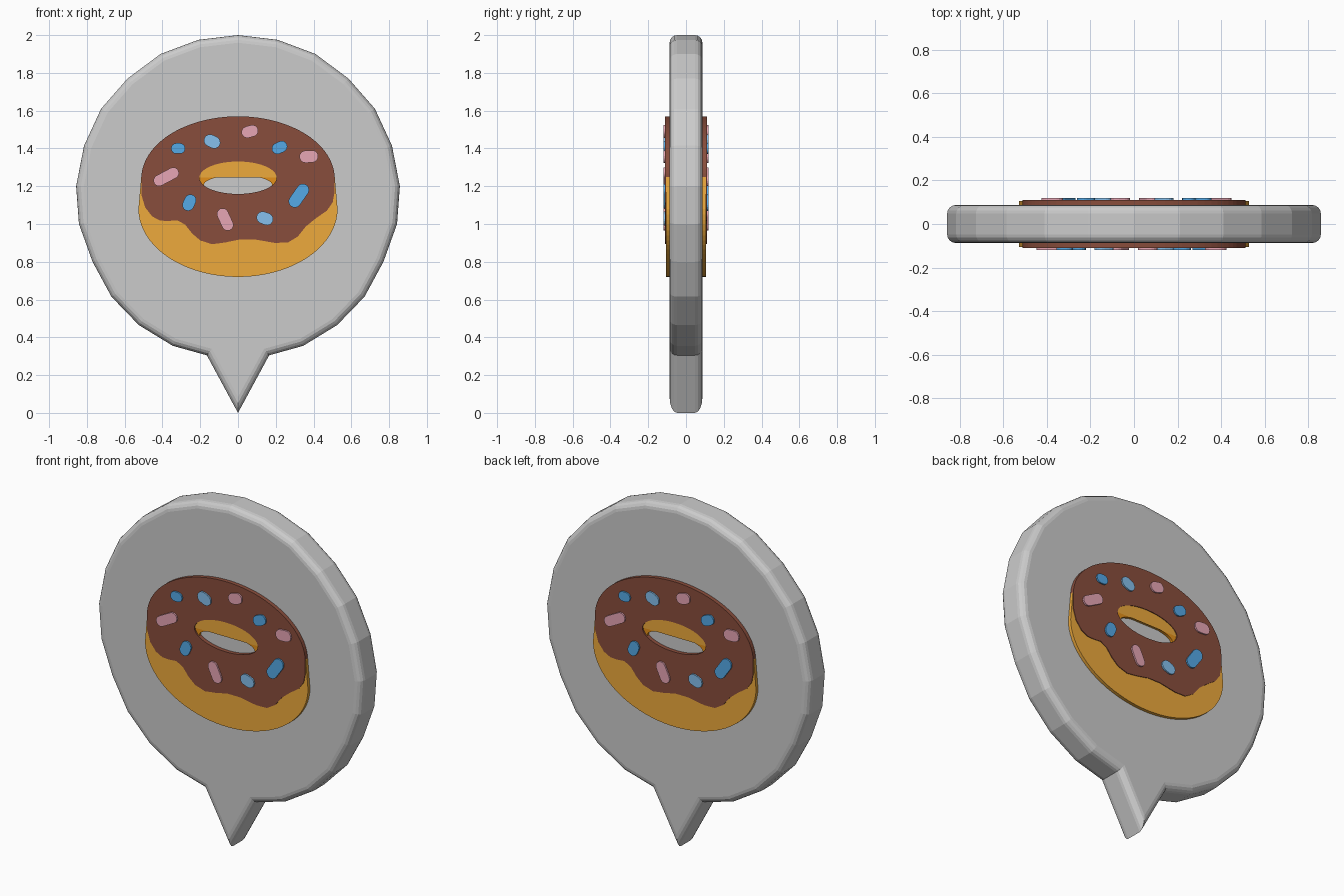
import bpy, bmesh
from math import sin, cos, pi, radians
from mathutils import Matrix

if "Cube" in bpy.data.objects:
    bpy.data.objects.remove(bpy.data.objects["Cube"])


def material(name, rgb):
    m = bpy.data.materials.new(name)
    m.diffuse_color = (*rgb, 1)
    m.use_nodes = True
    m.node_tree.nodes["Principled BSDF"].inputs["Base Color"].default_value = m.diffuse_color
    return m


BROWN = material("chocolate", (0.25, 0.075, 0.045))
DOUGH = material("dough", (0.85, 0.4, 0.045))
INNER = material("dough_shade", (0.78, 0.28, 0.01))
PINK = material("pink", (0.8, 0.38, 0.46))
BLUE = material("blue", (0.09, 0.4, 0.8))
SKY = material("light_blue", (0.24, 0.53, 0.85))


def ellipse(cx, cz, rx, rz, a0=0, a1=360, n=48):
    full = a1 - a0 == 360
    angles = [radians(a0 + (a1 - a0) * i / (n if full else n - 1)) for i in range(n)]
    return [(cx + rx * cos(a), cz + rz * sin(a)) for a in angles]


def plate(name, loops, y_in, y_out, mat, back):
    """Flat extruded outline (with optional holes) on the front or back face."""
    cu = bpy.data.curves.new(name, 'CURVE')
    cu.dimensions, cu.fill_mode = '2D', 'BOTH'
    cu.extrude = (y_out - y_in) / 2
    for pts in loops:
        sp = cu.splines.new('POLY')
        sp.points.add(len(pts) - 1)
        for p, (x, z) in zip(sp.points, pts):
            p.co = (x, z, 0, 1)
        sp.use_cyclic_u = True
    tmp = bpy.data.objects.new(name + "_tmp", cu)
    bpy.context.collection.objects.link(tmp)
    mesh = bpy.data.meshes.new_from_object(
        tmp.evaluated_get(bpy.context.evaluated_depsgraph_get()))
    bpy.data.objects.remove(tmp)
    bm = bmesh.new()
    bm.from_mesh(mesh)
    bmesh.ops.remove_doubles(bm, verts=bm.verts, dist=1e-5)
    turn = Matrix.Rotation(pi if back else 0, 4, 'Z')
    bm.transform(turn @ Matrix.Translation((0, -(y_in + y_out) / 2, 0))
                 @ Matrix.Rotation(pi / 2, 4, 'X'))
    bmesh.ops.recalc_face_normals(bm, faces=bm.faces)
    bm.to_mesh(mesh)
    bm.free()
    mesh.materials.clear()
    mesh.materials.append(mat)
    for p in mesh.polygons:
        p.use_smooth = False
        p.material_index = 0
    bpy.context.collection.objects.link(bpy.data.objects.new(name, mesh))


# Pin-shaped body: mirrored outline, extruded, rims rounded
right = [(0.21, 1.975), (0.41, 1.90), (0.585, 1.77), (0.725, 1.61), (0.815, 1.415),
         (0.857, 1.2), (0.842, 1.0), (0.77, 0.80), (0.67, 0.615), (0.525, 0.465),
         (0.345, 0.355), (0.165, 0.305)]
outline = [(0, 2)] + right + [(0, 0)] + [(-x, z) for x, z in reversed(right)]
T = 0.087
bm = bmesh.new()
face = bm.faces.new([bm.verts.new((x, -T, z)) for x, z in outline])
ext = bmesh.ops.extrude_face_region(bm, geom=[face], use_keep_orig=True)
bmesh.ops.translate(bm, vec=(0, 2 * T, 0),
                    verts=[g for g in ext["geom"] if isinstance(g, bmesh.types.BMVert)])
bmesh.ops.recalc_face_normals(bm, faces=bm.faces)
rims = [e for e in bm.edges if abs(e.verts[0].co.y - e.verts[1].co.y) < 1e-4]
bmesh.ops.bevel(bm, geom=rims, offset=0.04, segments=4, profile=0.5, affect='EDGES')
mesh = bpy.data.meshes.new("pin_body")
bm.to_mesh(mesh)
bm.free()
bpy.context.collection.objects.link(bpy.data.objects.new("pin_body", mesh))

# Doughnut outlines
hole = ellipse(0, 1.208, 0.18, 0.049)
glaze_hole = ellipse(0, 1.245, 0.205, 0.086)
dough = ([(-0.512, 1.25)] + ellipse(0, 1.08, 0.527, 0.36, 180, 360, 40) + [(0.512, 1.25)])
drips = [(-0.512, 1.156), (-0.491, 1.087), (-0.454, 1.04), (-0.412, 1.018), (-0.369, 1.016),
         (-0.322, 1.02), (-0.28, 0.997), (-0.243, 0.95), (-0.2, 0.913), (-0.137, 0.893),
         (-0.069, 0.902), (0.01, 0.918), (0.09, 0.918), (0.195, 0.9), (0.264, 0.902),
         (0.317, 0.934), (0.359, 0.987), (0.412, 1.03), (0.47, 1.07), (0.501, 1.114),
         (0.512, 1.172)]
glaze = ellipse(0, 1.24, 0.512, 0.33, 0, 180, 40) + drips

# Sprinkles: x, z, length, width, angle, colour
sprinkles = [(-0.317, 1.40, 0.075, 0.056, 0, BLUE), (-0.137, 1.437, 0.09, 0.065, -25, SKY),
             (0.063, 1.49, 0.09, 0.062, 15, PINK), (0.22, 1.405, 0.085, 0.06, 25, BLUE),
             (0.375, 1.357, 0.1, 0.065, 3, PINK), (-0.38, 1.25, 0.145, 0.06, 28, PINK),
             (-0.258, 1.113, 0.09, 0.062, 65, BLUE), (-0.068, 1.024, 0.125, 0.062, -65, PINK),
             (0.142, 1.03, 0.09, 0.065, -20, SKY), (0.322, 1.15, 0.14, 0.066, 55, BLUE)]


def capsule(x, z, length, width, deg):
    r, h, t = width / 2, (length - width) / 2, radians(deg)
    pts = ellipse(h, 0, r, r, -90, 90, 9) + ellipse(-h, 0, r, r, 90, 270, 9)
    return [(x + u * cos(t) - v * sin(t), z + u * sin(t) + v * cos(t)) for u, v in pts]


# Same doughnut on the front and, turned half round, on the back
for side, back in (("front", False), ("back", True)):
    plate("dough_" + side, [dough, ellipse(0, 1.245, 0.22, 0.1)], 0.07, 0.106, DOUGH, back)
    plate("dough_hole_" + side, [ellipse(0, 1.245, 0.235, 0.115), hole], 0.07, 0.102, INNER, back)
    plate("glaze_" + side, [glaze, glaze_hole], 0.07, 0.11, BROWN, back)
    for i, (x, z, l, w, deg, mat) in enumerate(sprinkles):
        plate(f"sprinkle_{side}_{i + 1}", [capsule(x, z, l, w, deg)], 0.10, 0.119, mat, back)
